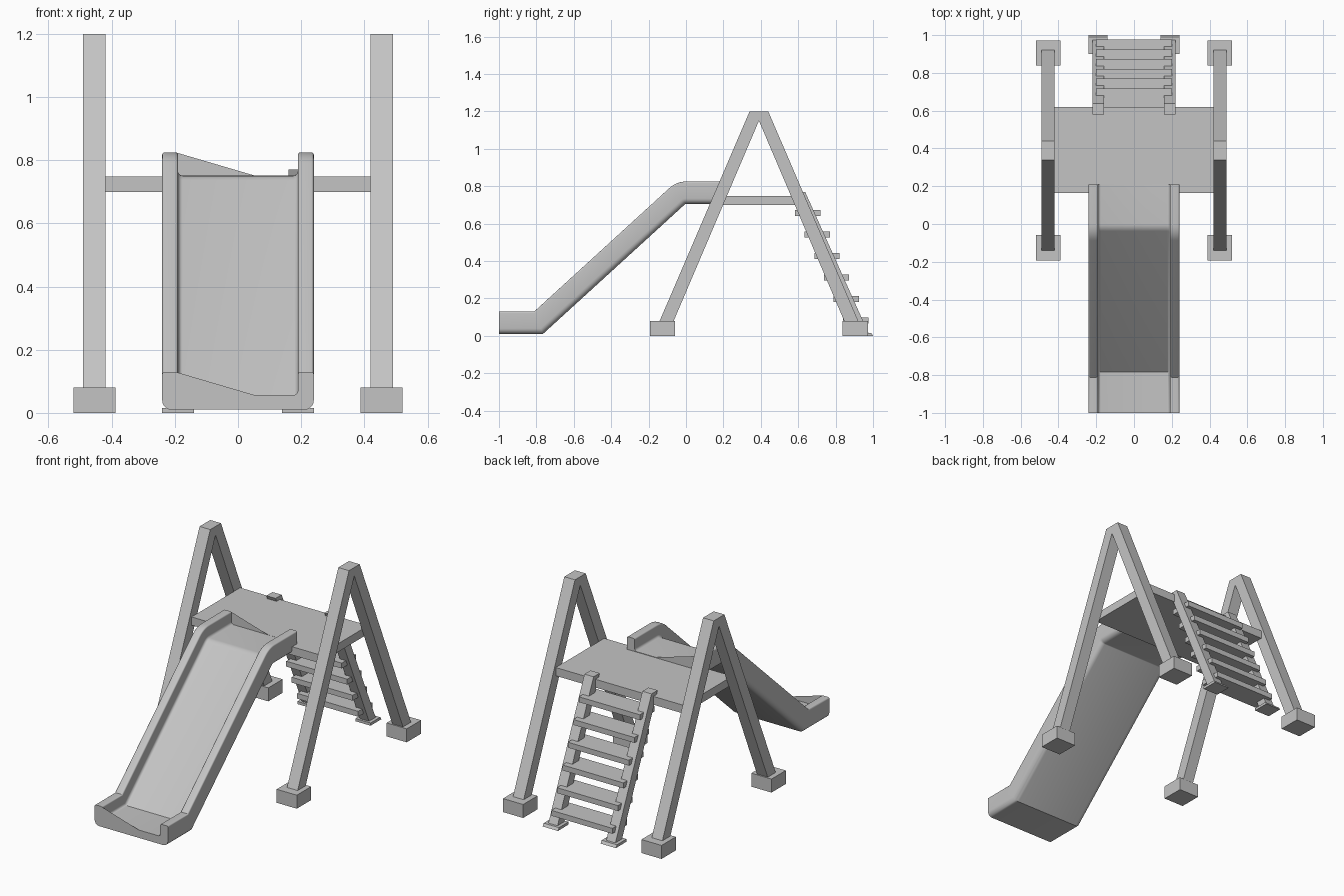
import bpy, bmesh, math
from mathutils import Vector

if "Cube" in bpy.data.objects:
    bpy.data.objects.remove(bpy.data.objects["Cube"])

grey = bpy.data.materials.new("plain grey")
grey.diffuse_color = (0.55, 0.55, 0.55, 1)
grey.use_nodes = True
grey.node_tree.nodes["Principled BSDF"].inputs["Base Color"].default_value = grey.diffuse_color


def make(name, bm):
    bmesh.ops.recalc_face_normals(bm, faces=bm.faces)
    me = bpy.data.meshes.new(name)
    bm.to_mesh(me)
    bm.free()
    me.materials.append(grey)
    ob = bpy.data.objects.new(name, me)
    bpy.context.collection.objects.link(ob)
    return ob


def loft(name, rings):
    """Skin between matching closed rings and cap both ends."""
    bm = bmesh.new()
    rows = [[bm.verts.new(p) for p in ring] for ring in rings]
    n = len(rows[0])
    for a, b in zip(rows, rows[1:]):
        for i in range(n):
            j = (i + 1) % n
            bm.faces.new((a[i], a[j], b[j], b[i]))
    caps = [bm.faces.new(rows[0]), bm.faces.new(rows[-1])]
    if n > 8:
        bmesh.ops.triangulate(bm, faces=caps)
    return make(name, bm)


def prism(name, x0, x1, profile):
    """Extrude a (y, z) profile along x."""
    return loft(name, [[(x, y, z) for y, z in profile] for x in (x0, x1)])


def box(name, x0, x1, y0, y1, z0, z1):
    return prism(name, x0, x1, [(y0, z0), (y1, z0), (y1, z1), (y0, z1)])


def rounded(corners, steps=5):
    """Round the corners (x, h, radius) of a right-angled outline."""
    out = []
    for i, (x, h, r) in enumerate(corners):
        p = Vector((x, h))
        a = (Vector(corners[i - 1][:2]) - p).normalized() * r
        b = (Vector(corners[(i + 1) % len(corners)][:2]) - p).normalized() * r
        c = p + a + b
        for k in range(steps + 1):
            t = k / steps * math.pi / 2
            out.append(c - b * math.cos(t) - a * math.sin(t))
    return out


# A-frames with foot blocks
a_shape = [(-0.145, 0.07), (-0.07, 0.07), (0.39, 1.15), (0.85, 0.07),
           (0.925, 0.07), (0.44, 1.2), (0.34, 1.2)]
for s, side in ((-1, "left"), (1, "right")):
    prism(side + "_a_frame", s * 0.42, s * 0.49, a_shape)
    for y, end in ((-0.125, "front"), (0.905, "back")):
        box(f"{side}_{end}_foot", s * 0.388, s * 0.52, y - 0.067, y + 0.067, 0, 0.08)

# Platform
box("platform", -0.42, 0.42, 0.165, 0.62, 0.70, 0.749)

# Ladder rails with foot plates
for s, side in ((-1, "left"), (1, "right")):
    prism(side + "_ladder_rail", s * 0.16, s * 0.22,
          [(0.58, 0.77), (0.637, 0.77), (0.98, 0.005), (0.918, 0.005)])
    prism(side + "_ladder_foot", s * 0.14, s * 0.24,
          [(0.90, 0), (1.0, 0), (0.99, 0.016), (0.90, 0.016)])

# Ladder steps
for i in range(6):
    y, z = 0.583 + 0.0515 * i, 0.64 - 0.115 * i
    box(f"step_{i + 1}", -0.2, 0.2, y, y + 0.135, z, z + 0.032)

# Slide: rounded trough section swept along a bent path
section = rounded([(-0.24, 0, 0.03), (0.24, 0, 0.03), (0.24, 0.12, 0.008),
                   (0.19, 0.12, 0.008), (0.19, 0.046, 0.015),
                   (-0.19, 0.046, 0.015), (-0.19, 0.12, 0.008), (-0.24, 0.12, 0.008)])
low, high = Vector((-0.765, 0.01)), Vector((0.0, 0.705))
ang = math.atan2(high.y - low.y, high.x - low.x)
# stations: y, z, tilt of the section, stretch of the section height
stations = [(-1, 0.01, 0, 1), (low.x, low.y, ang / 2, 1 / math.cos(ang / 2))]
for k in range(7):
    t = ang * (1 - k / 6)
    stations.append((high.x - 0.01 * math.sin(t), high.y - 0.01 * (1 - math.cos(t)), t, 1))
stations.append((0.21, 0.705, 0, 1))
slide = loft("slide", [[(p.x, y - p.y * f * math.sin(t), z + p.y * f * math.cos(t))
                        for p in section] for y, z, t, f in stations])
bpy.context.view_layer.objects.active = slide
slide.select_set(True)
bpy.ops.object.shade_smooth_by_angle(angle=math.radians(30))
